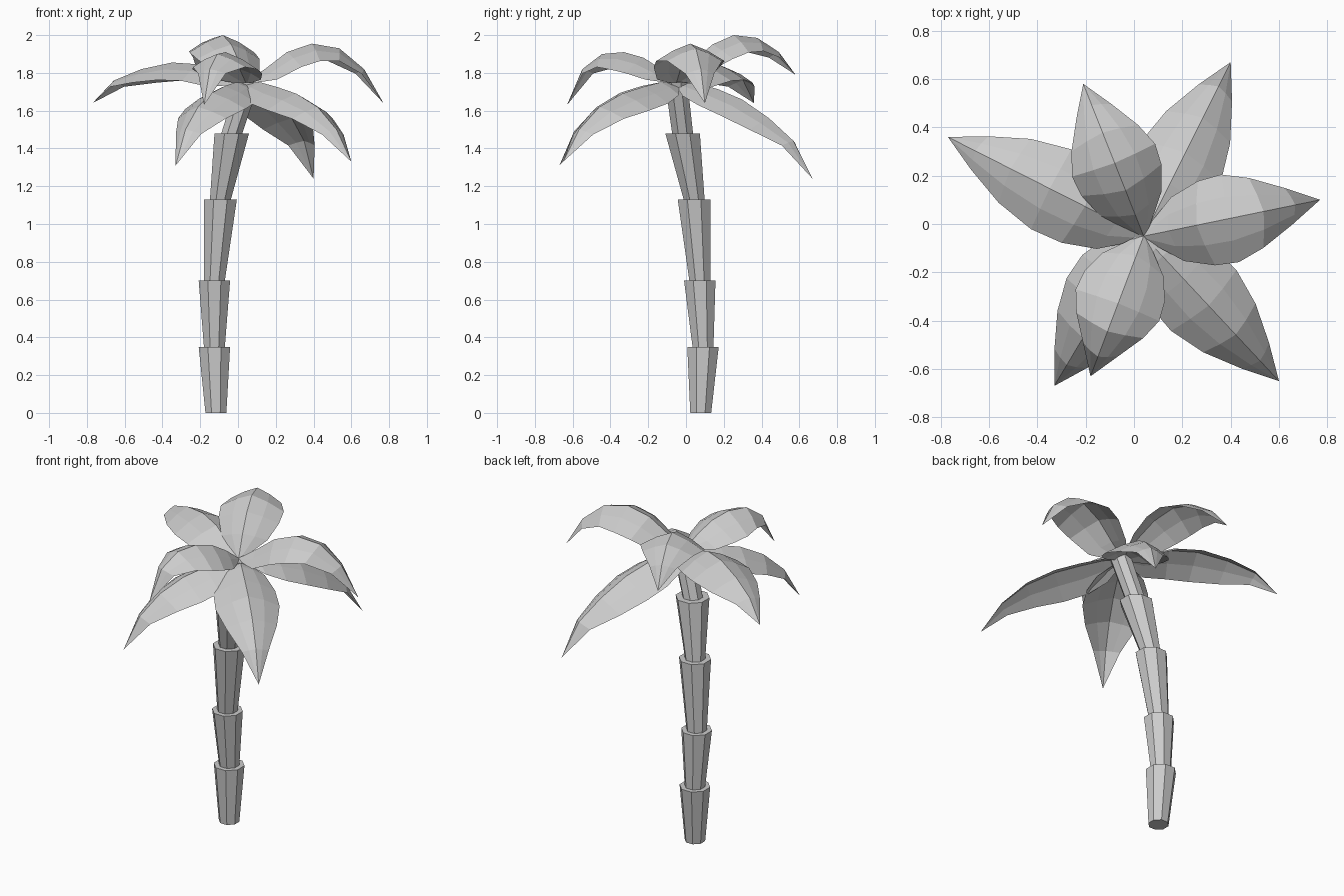
import bpy, bmesh, math
from mathutils import Vector

if "Cube" in bpy.data.objects:
    bpy.data.objects.remove(bpy.data.objects["Cube"])


def make_object(name, bm):
    bmesh.ops.recalc_face_normals(bm, faces=bm.faces)
    mesh = bpy.data.meshes.new(name)
    bm.to_mesh(mesh)
    bm.free()
    obj = bpy.data.objects.new(name, mesh)
    bpy.context.collection.objects.link(obj)
    return obj


def trunk_segment(name, low, r_low, high, r_high, sides=8):
    bm = bmesh.new()
    rings = []
    for c, r in ((low, r_low), (high, r_high)):
        ring = []
        for i in range(sides):
            a = 2 * math.pi * (i + 0.5) / sides
            ring.append(bm.verts.new((c[0] + r * math.cos(a), c[1] + r * math.sin(a), c[2])))
        rings.append(ring)
    for i in range(sides):
        j = (i + 1) % sides
        bm.faces.new((rings[0][i], rings[0][j], rings[1][j], rings[1][i]))
    bm.faces.new(rings[0][::-1])
    bm.faces.new(rings[1])
    return make_object(name, bm)


# Trunk: stacked flaring segments following a leaning path
path = [(-0.117, 0.078, 0), (-0.125, 0.09, 0.35), (-0.125, 0.073, 0.70),
        (-0.093, 0.043, 1.13), (-0.033, -0.018, 1.48), (0.055, -0.052, 1.75)]
top_radii = [0.09, 0.09, 0.094, 0.099, 0.064]
for i, r in enumerate(top_radii):
    trunk_segment(f"trunk_segment_{i + 1}", path[i], 0.06, path[i + 1], r)

# Fronds: arched blades, folded along the midrib and pointed at the tip
CROWN = Vector((0.04, -0.05, 0))
STEPS = (0, 0.14, 0.3, 0.48, 0.68, 0.86, 1)
WIDTHS = (0.02, 0.135, 0.178, 0.185, 0.148, 0.078, 0)
SECTION = ((-1, 0.5), (-0.5, 0.2), (0, 0), (0.5, 0.2), (1, 0.5))


def frond(name, tip, heights):
    bm = bmesh.new()
    reach = Vector((tip[0], tip[1], 0)) - CROWN
    side = Vector((-reach.y, reach.x, 0)).normalized()
    spine = [CROWN + reach * t + Vector((0, 0, z)) for t, z in zip(STEPS, heights)]
    rows = []
    for i, p in enumerate(spine[:-1]):
        tangent = (spine[i + 1] - spine[max(i - 1, 0)]).normalized()
        normal = tangent.cross(side)
        w = WIDTHS[i]
        rows.append([bm.verts.new(p + side * u * w - normal * d * w) for u, d in SECTION])
    for a, b in zip(rows, rows[1:]):
        for k in range(4):
            bm.faces.new((a[k], b[k], b[k + 1], a[k + 1]))
    end = bm.verts.new(spine[-1])
    for k in range(4):
        bm.faces.new((rows[-1][k], end, rows[-1][k + 1]))
    return make_object(name, bm)


fronds = {
    "frond_left": ((-0.77, 0.36), (1.75, 1.79, 1.845, 1.855, 1.82, 1.76, 1.64)),
    "frond_back_left": ((-0.21, 0.58), (1.75, 1.86, 1.95, 2.0, 1.985, 1.91, 1.79)),
    "frond_back_right": ((0.40, 0.67), (1.75, 1.745, 1.715, 1.66, 1.56, 1.44, 1.24)),
    "frond_right": ((0.77, 0.10), (1.75, 1.82, 1.91, 1.955, 1.93, 1.82, 1.64)),
    "frond_front_right": ((0.60, -0.65), (1.75, 1.75, 1.725, 1.69, 1.62, 1.50, 1.33)),
    "frond_front_left_low": ((-0.33, -0.67), (1.75, 1.75, 1.73, 1.695, 1.62, 1.50, 1.31)),
    "frond_front_left_high": ((-0.18, -0.63), (1.75, 1.82, 1.88, 1.91, 1.90, 1.82, 1.63)),
}
for name, (tip, heights) in fronds.items():
    frond(name, tip, heights)
